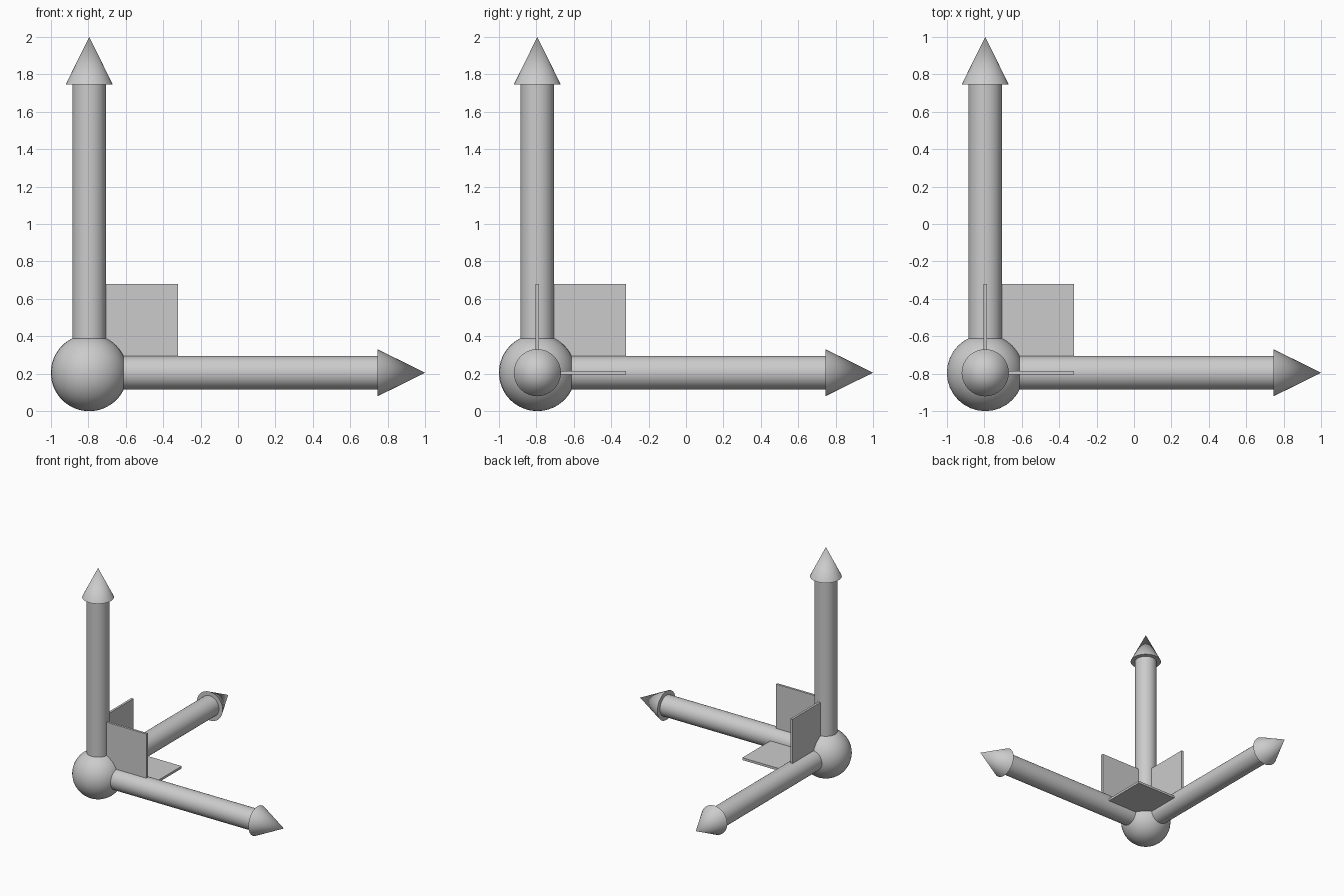
import bpy
import math
from mathutils import Vector

if "Cube" in bpy.data.objects:
    bpy.data.objects.remove(bpy.data.objects["Cube"])

ORIGIN = Vector((-0.795, -0.795, 0.205))
BALL_R, SHAFT_R, HEAD_R = 0.205, 0.09, 0.126
HEAD_BASE, TIP = 1.54, 1.795
PLATE_IN, PLATE_OUT, PLATE_T = 0.05, 0.475, 0.02

AXES = {
    "x": (Vector((1, 0, 0)), (0, math.pi / 2, 0)),
    "y": (Vector((0, 1, 0)), (-math.pi / 2, 0, 0)),
    "z": (Vector((0, 0, 1)), (0, 0, 0)),
}


def finish(name, smooth=True):
    ob = bpy.context.object
    ob.name = name
    if smooth:
        bpy.ops.object.shade_smooth_by_angle(angle=math.radians(35))
    return ob


# Ball at the corner
bpy.ops.mesh.primitive_uv_sphere_add(segments=32, ring_count=32, radius=BALL_R, location=ORIGIN)
finish("centre_ball")

for axis, (direction, rot) in AXES.items():
    # Shaft from inside the ball to the arrow head
    start = 0.1
    bpy.ops.mesh.primitive_cylinder_add(
        vertices=32, radius=SHAFT_R, depth=HEAD_BASE - start,
        location=ORIGIN + direction * (HEAD_BASE + start) / 2, rotation=rot)
    finish(axis + "_shaft")

    # Pointed arrow head
    bpy.ops.mesh.primitive_cone_add(
        vertices=32, radius1=HEAD_R, radius2=0, depth=TIP - HEAD_BASE,
        location=ORIGIN + direction * (TIP + HEAD_BASE) / 2, rotation=rot)
    finish(axis + "_arrow_head")

    # Thin square plate spanning the other two axes
    in_plane = Vector((1, 1, 1)) - direction
    bpy.ops.mesh.primitive_cube_add(
        size=1, location=ORIGIN + in_plane * (PLATE_IN + PLATE_OUT) / 2)
    plate = finish(axis + "_normal_plate", smooth=False)
    plate.scale = in_plane * (PLATE_OUT - PLATE_IN) + direction * PLATE_T
